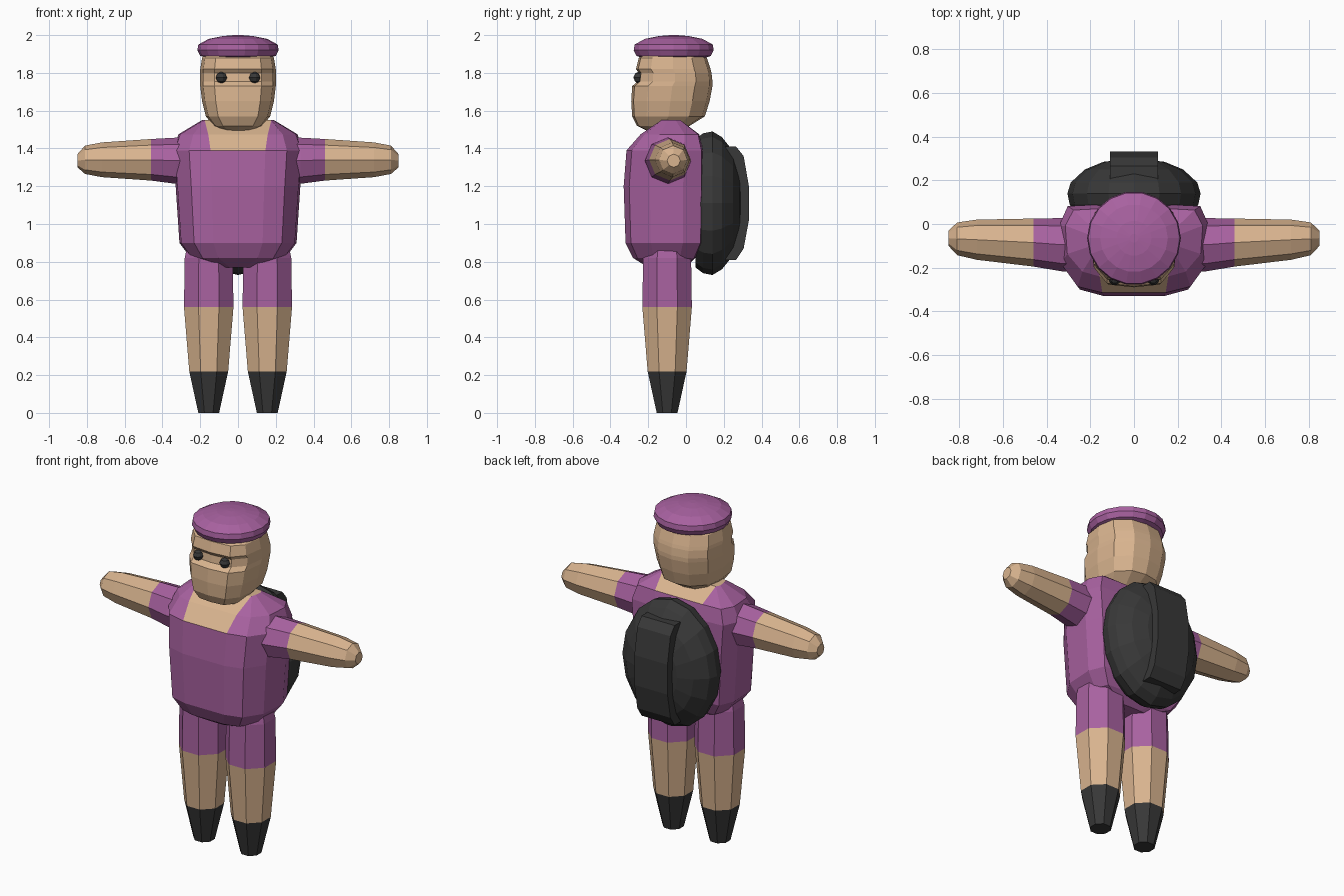
import bpy, bmesh, math

if "Cube" in bpy.data.objects:
    bpy.data.objects.remove(bpy.data.objects["Cube"])


def material(name, rgb):
    m = bpy.data.materials.new(name)
    m.diffuse_color = (*rgb, 1)
    m.use_nodes = True
    m.node_tree.nodes["Principled BSDF"].inputs["Base Color"].default_value = m.diffuse_color
    return m


purple = material("purple cloth", (0.392, 0.120, 0.352))
skin = material("tan skin", (0.694, 0.456, 0.275))
dark = material("dark grey", (0.040, 0.040, 0.040))


def loft(name, rings, mats, rule=None):
    """Skin a list of closed rings, cap both ends, colour faces by rule(centre)."""
    bm = bmesh.new()
    loops = [[bm.verts.new(p) for p in r] for r in rings]
    n = len(rings[0])
    for a, b in zip(loops, loops[1:]):
        for i in range(n):
            j = (i + 1) % n
            bm.faces.new((a[i], a[j], b[j], b[i]))
    bm.faces.new(loops[0])
    bm.faces.new(loops[-1])
    bmesh.ops.recalc_face_normals(bm, faces=bm.faces)
    if rule:
        for f in bm.faces:
            f.material_index = rule(f.calc_center_median())
    me = bpy.data.meshes.new(name)
    bm.to_mesh(me)
    bm.free()
    for m in mats:
        me.materials.append(m)
    ob = bpy.data.objects.new(name, me)
    bpy.context.collection.objects.link(ob)
    return ob


def circle(n, rx, ry, turn=0.0):
    return [(rx * math.cos(2 * math.pi * (i + turn) / n),
             ry * math.sin(2 * math.pi * (i + turn) / n)) for i in range(n)]


def body_ring(half, z, w, front, back, b=0.0):
    """Mirrored outline: half = (width fraction, depth fraction) from front to back."""
    pts = [(w * (max(x, b) if x else 0), front + (back - front) * y, z) for x, y in half]
    return pts + [(-x, y, z) for x, y, z in reversed(pts) if x > 0]


# Torso: boxy shirt with a square skin neckline (b = neckline width)
torso_half = [(0, 0), (.3, 0), (.75, .07), (.97, .33), (1, .75), (.88, .98), (.3, 1), (0, 1)]
torso_rows = [(.77, .10, -.20, 0, .42), (.82, .25, -.28, .05, .42), (.90, .31, -.32, .085, .42),
              (1.20, .33, -.33, .09, .42), (1.39, .345, -.315, .09, .42),
              (1.475, .315, -.24, .07, .50), (1.55, .19, -.13, -.03, .93)]
loft("torso", [body_ring(torso_half, *r) for r in torso_rows], [purple, skin],
     lambda c: int(abs(c.x) < .1 and c.z > (1.49 if c.y > 0 else 1.41)))

# Head: rounded at the back, flat muzzle with eyes set back under the brow
head_half = [(0, 0), (.62, .03), (.92, .2), (1, .5), (.9, .78), (.5, .96), (0, 1)]
head_rows = [(1.49, .07, -.20, -.04), (1.52, .13, -.26, .02), (1.57, .17, -.285, .10),
             (1.65, .19, -.29, .125), (1.73, .20, -.285, .14), (1.755, .20, -.255, .14),
             (1.80, .20, -.25, .135), (1.82, .20, -.265, .13), (1.88, .19, -.25, .11),
             (1.93, .15, -.18, .05)]
loft("head", [body_ring(head_half, *r) for r in head_rows], [skin])

# Hat: flat round cap
hat_rows = [(1.88, .17), (1.89, .20), (1.92, .215), (1.95, .21), (1.98, .155), (1.995, .08), (2.0, .02)]
loft("hat", [[(x, y - .065, z) for x, y in circle(18, r, r)] for z, r in hat_rows], [purple])

# Limbs and eyes, one per side
for s, side in ((1, "left"), (-1, "right")):
    arm_rows = [(.24, .125, 1.335, -.095), (.33, .122, 1.335, -.095), (.46, .11, 1.34, -.085),
                (.72, .092, 1.34, -.072), (.81, .075, 1.34, -.068), (.85, .035, 1.335, -.065)]
    loft("arm_" + side,
         [[(s * x, cy + u, cz + v) for u, v in circle(8, r, r)] for x, r, cz, cy in arm_rows],
         [purple, skin], lambda c: int(abs(c.x) > .46))

    k = 1 / math.cos(math.pi / 8)
    leg_rows = [(0, .055), (.22, .103), (.56, .131), (.82, .127), (.90, .11)]
    loft("leg_" + side,
         [[(s * .155 + u, -.1 + v, z) for u, v in circle(8, r * k, r * k, .5)] for z, r in leg_rows],
         [dark, skin, purple], lambda c: (c.z > .22) + (c.z > .56))

    eye_rows = [(-.029, .006), (-.021, .021), (0, .03), (.021, .021), (.029, .006)]
    loft("eye_" + side,
         [[(s * .088 + u, -.25 + v, 1.775 + h) for u, v in circle(10, r, r)] for h, r in eye_rows],
         [dark])

# Backpack: domed oval shell
pack_rows = [(.05, .27, .34), (.09, .295, .37), (.14, .305, .38), (.19, .29, .35),
             (.25, .225, .275), (.285, .14, .18), (.295, .05, .07)]
loft("backpack", [[(u, y, 1.11 + v) for u, v in circle(16, rx, rz)] for y, rx, rz in pack_rows], [dark])

# Backpack panel: raised curved strip down the middle
panel = [(.20, 1.41), (.265, 1.41), (.305, 1.36), (.333, 1.2), (.333, 1.02),
         (.305, .87), (.265, .81), (.20, .81)]
loft("backpack_panel", [[(x, y, z) for y, z in panel] for x in (-.11, .11)], [dark])
